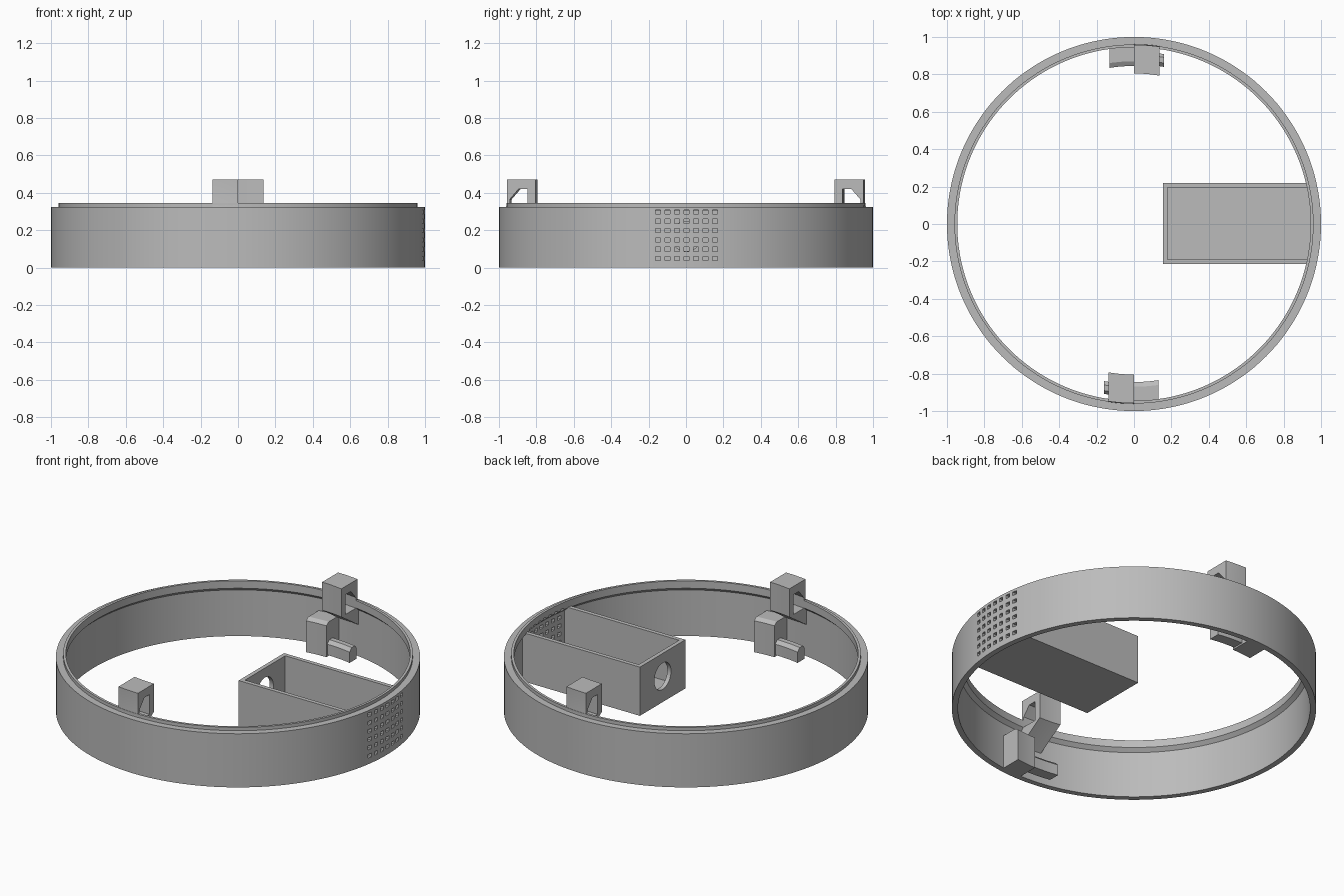
import bpy, bmesh, math
from mathutils import Matrix, Vector

if "Cube" in bpy.data.objects:
    bpy.data.objects.remove(bpy.data.objects["Cube"], do_unlink=True)

grey = bpy.data.materials.new("plain grey")
grey.use_nodes = True
grey.diffuse_color = (0.5, 0.5, 0.5, 1)
grey.node_tree.nodes["Principled BSDF"].inputs["Base Color"].default_value = (0.5, 0.5, 0.5, 1)


def finish(bm, name):
    bmesh.ops.recalc_face_normals(bm, faces=bm.faces)
    mesh = bpy.data.meshes.new(name)
    bm.to_mesh(mesh)
    bm.free()
    mesh.materials.append(grey)
    obj = bpy.data.objects.new(name, mesh)
    bpy.context.collection.objects.link(obj)
    return obj


def add_box(bm, x, y, z):
    size = Vector((x[1] - x[0], y[1] - y[0], z[1] - z[0]))
    mid = Vector((sum(x), sum(y), sum(z))) / 2
    bmesh.ops.create_cube(bm, size=1, matrix=Matrix.Translation(mid) @ Matrix.Diagonal(size).to_4x4())


def sweep(name, profile, x0, x1, steps=6):
    """Extrude a (radius, z) profile along x, bending it to follow the ring."""
    bm = bmesh.new()
    rows = []
    for i in range(steps + 1):
        x = x0 + (x1 - x0) * i / steps
        rows.append([bm.verts.new((x, math.sqrt(r * r - x * x), z)) for r, z in profile])
    n = len(profile)
    for a, b in zip(rows, rows[1:]):
        for j in range(n):
            bm.faces.new((a[j], a[(j + 1) % n], b[(j + 1) % n], b[j]))
    bm.faces.new(rows[0])
    bm.faces.new(rows[-1])
    return finish(bm, name)


def cut(obj, cutter):
    mod = obj.modifiers.new("cut", "BOOLEAN")
    mod.operation = "DIFFERENCE"
    mod.solver = "EXACT"
    mod.object = cutter
    bpy.context.view_layer.objects.active = obj
    bpy.ops.object.modifier_apply(modifier=mod.name)
    bpy.data.objects.remove(cutter, do_unlink=True)


def smooth(obj):
    bpy.ops.object.select_all(action="DESELECT")
    obj.select_set(True)
    bpy.context.view_layer.objects.active = obj
    bpy.ops.object.shade_smooth_by_angle(angle=math.radians(25))


# Ring wall with a raised inner lip
RING = [(0.967, 0), (1, 0), (1, 0.325), (0.96, 0.325), (0.96, 0.345), (0.945, 0.345),
        (0.945, 0.3), (0.967, 0.28)]
SEGMENTS = 144
bm = bmesh.new()
loops = []
for i in range(SEGMENTS):
    a = math.tau * i / SEGMENTS
    loops.append([bm.verts.new((r * math.cos(a), r * math.sin(a), z)) for r, z in RING])
for i in range(SEGMENTS):
    p, q = loops[i], loops[(i + 1) % SEGMENTS]
    for j in range(len(RING)):
        k = (j + 1) % len(RING)
        bm.faces.new((p[j], p[k], q[k], q[j]))
ring = finish(bm, "ring_wall")

# Grid of small vent holes through the wall
bm = bmesh.new()
for col in range(7):
    for row in range(6):
        y = 0.003 + (col - 3) * 0.051
        z = 0.048 + row * 0.05
        add_box(bm, (0.9, 1.1), (y - 0.013, y + 0.013), (z - 0.011, z + 0.011))
cut(ring, finish(bm, "vent_cutter"))
smooth(ring)

# Open-topped box with a round hole in its inner end
bm = bmesh.new()
add_box(bm, (0.155, 0.965), (-0.215, 0.22), (0.01, 0.035))
tray_floor = finish(bm, "tray_floor")
bm = bmesh.new()
add_box(bm, (0.155, 0.95), (0.195, 0.22), (0.035, 0.305))
add_box(bm, (0.155, 0.95), (-0.215, -0.19), (0.035, 0.305))
finish(bm, "tray_sides")
bm = bmesh.new()
add_box(bm, (0.155, 0.18), (-0.19, 0.195), (0.035, 0.305))
tray_end = finish(bm, "tray_end")
bm = bmesh.new()
bmesh.ops.create_cone(bm, cap_ends=True, segments=48, radius1=0.08, radius2=0.08, depth=0.2,
                      matrix=Matrix.Translation((0.165, 0.002, 0.167)) @ Matrix.Rotation(math.pi / 2, 4, "Y"))
cut(tray_end, finish(bm, "hole_cutter"))
smooth(tray_end)

# Two clips, the second turned half way round
COVER = [(0.805, 0.3), (0.805, 0.47), (0.958, 0.47), (0.958, 0.345), (0.965, 0.3), (0.968, 0.19)]
HOLLOW = [(0.847, 0.3), (0.847, 0.42), (0.895, 0.42), (0.942, 0.365), (0.942, 0.3)]
BLOCK = [(0.845, 0), (0.845, 0.19), (0.87, 0.205), (0.968, 0.205), (0.968, 0)]
NUB = [(0.855, 0.01), (0.855, 0.075), (0.875, 0.095), (0.905, 0.095), (0.922, 0.075), (0.922, 0.01)]
for side, turn in (("back", 0), ("front", math.pi)):
    cover = sweep(side + "_clip_cover", COVER, 0, 0.137)
    cut(cover, sweep("hollow_cutter", HOLLOW, -0.05, 0.2))
    block = sweep(side + "_clip_block", BLOCK, -0.13, 0)
    nub = sweep(side + "_clip_nub", NUB, -0.02, 0.16)
    for part in (cover, block, nub):
        part.data.transform(Matrix.Rotation(turn, 4, "Z"))
        smooth(part)
